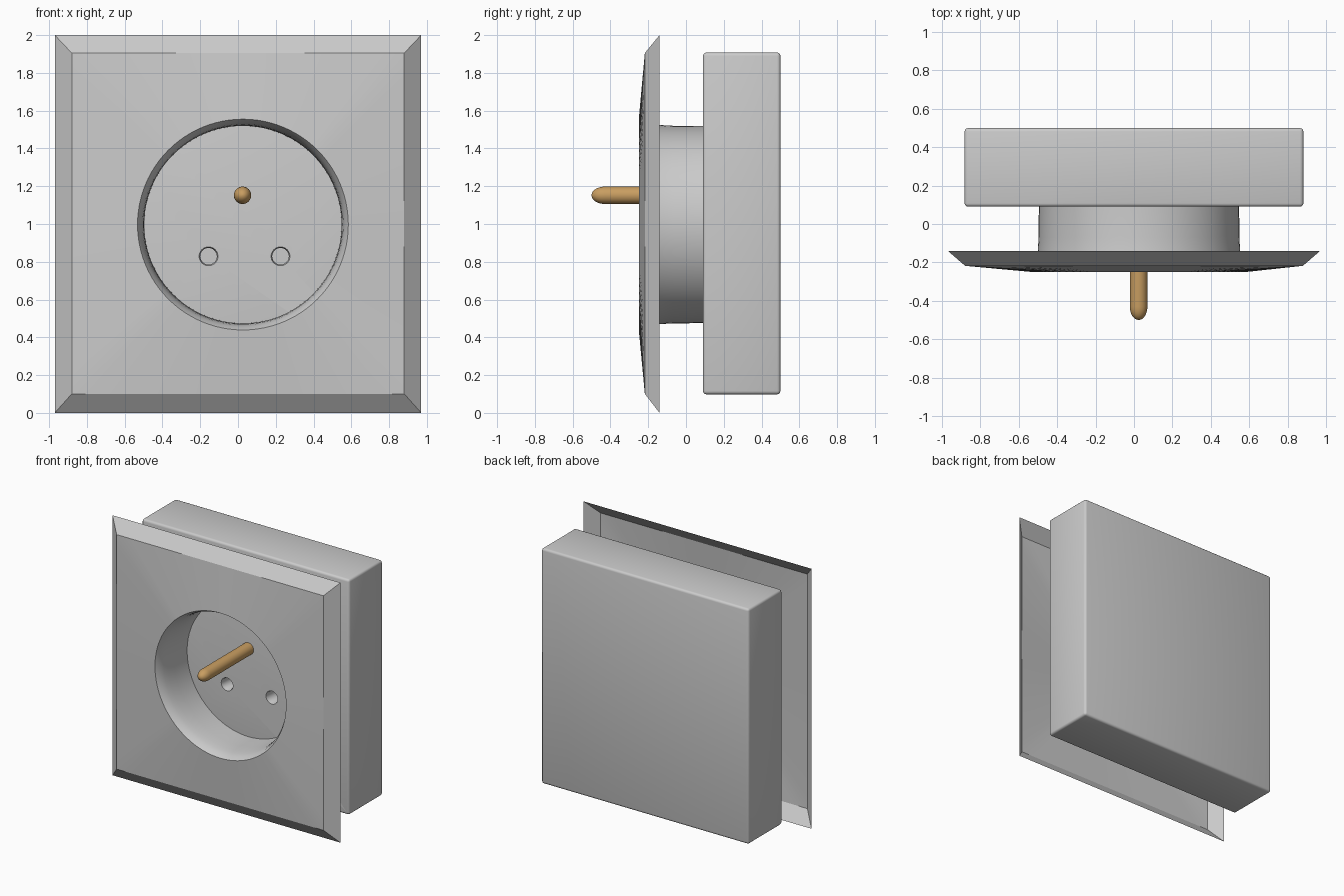
import bpy, bmesh, math

if "Cube" in bpy.data.objects:
    bpy.data.objects.remove(bpy.data.objects["Cube"])

CX, CZ = 0.026, 0.997        # centre of the round recess
FACE_Y, BACK_Y = 0.09, 0.5   # wall box front and back


def finish(bm, name, angle=30, recalc=True):
    if recalc:
        bmesh.ops.recalc_face_normals(bm, faces=bm.faces)
    me = bpy.data.meshes.new(name)
    bm.to_mesh(me)
    bm.free()
    ob = bpy.data.objects.new(name, me)
    bpy.context.collection.objects.link(ob)
    bpy.ops.object.select_all(action='DESELECT')
    ob.select_set(True)
    bpy.context.view_layer.objects.active = ob
    bpy.ops.object.shade_smooth_by_angle(angle=math.radians(angle))
    return ob


def circle(y, r, x, z, n):
    return [(x + r * math.cos(2 * math.pi * i / n), y,
             z + r * math.sin(2 * math.pi * i / n)) for i in range(n)]


def rectangle(y, hx, hz, z, n):
    # n points spread around a rectangle, corners included
    pts = []
    for i in range(n):
        c, s = math.cos(2 * math.pi * i / n), math.sin(2 * math.pi * i / n)
        k = 1 / max(abs(c), abs(s))
        pts.append((c * k * hx, y, z + s * k * hz))
    return pts


def loft(bm, rings, caps=False):
    loops = [[bm.verts.new(p) for p in ring] for ring in rings]
    n = len(loops[0])
    for a, b in zip(loops, loops[1:]):
        for i in range(n):
            j = (i + 1) % n
            bm.faces.new((a[i], a[j], b[j], b[i]))
    if caps:
        bm.faces.new(loops[0])
        bm.faces.new(loops[-1])


# Cover plate: bevelled border, raised face and recess wall as one thin shell
N = 96
rings = [rectangle(-0.14, 0.97, 1.0, 1.0, N),
         rectangle(-0.218, 0.88, 0.902, 1.003, N)]
well = [(-0.25, 0.558), (-0.22, 0.541), (-0.18, 0.532), (-0.14, 0.527),
        (-0.07, 0.523), (FACE_Y, 0.522)]
rings += [circle(y, r, CX, CZ, N) for y, r in well]
bm = bmesh.new()
loft(bm, rings)
finish(bm, "cover_plate", recalc=False)

# Wall box with softened edges; its front is the floor of the recess
bm = bmesh.new()
bmesh.ops.create_cube(bm, size=1)
for v in bm.verts:
    v.co.x *= 1.765
    v.co.y = FACE_Y if v.co.y < 0 else BACK_Y
    v.co.z = v.co.z * 1.81 + 1.003
bmesh.ops.bevel(bm, geom=bm.edges[:], offset=0.018, segments=3,
                profile=0.5, affect='EDGES')
box = finish(bm, "wall_box")

# Two contact holes cut into the recess floor
for side, x in (("left", -0.156), ("right", 0.225)):
    bm = bmesh.new()
    hole = [(0.05, 0.05), (FACE_Y + 0.002, 0.05),
            (FACE_Y + 0.015, 0.044), (FACE_Y + 0.11, 0.044)]
    loft(bm, [circle(y, r, x, 0.829, 32) for y, r in hole], caps=True)
    cutter = finish(bm, side + "_hole_cutter")
    cutter.hide_render = True
    bpy.context.view_layer.objects.active = box
    mod = box.modifiers.new("hole", 'BOOLEAN')
    mod.operation, mod.solver, mod.object = 'DIFFERENCE', 'EXACT', cutter
    # keep the hole ahead of the smoothing step
    bpy.ops.object.modifier_move_to_index(modifier=mod.name, index=0)
    bpy.ops.object.modifier_apply(modifier=mod.name)
    bpy.data.objects.remove(cutter)
bpy.ops.object.select_all(action='DESELECT')
box.select_set(True)
bpy.ops.object.shade_smooth_by_angle(angle=math.radians(30))

# Earth pin with a rounded tip
bm = bmesh.new()
R, tip = 0.046, 0.07
prof = [(FACE_Y, R)]
for k in range(9):
    a = math.radians(k * 10.8)
    prof.append((-0.5 + tip - tip * math.sin(a), R * math.cos(a)))
loft(bm, [circle(y, r, 0.024, 1.152, 32) for y, r in prof], caps=True)
pin = finish(bm, "earth_pin")
brass = bpy.data.materials.new("brass")
brass.diffuse_color = (0.58, 0.34, 0.12, 1)
brass.use_nodes = True
brass.node_tree.nodes["Principled BSDF"].inputs["Base Color"].default_value = brass.diffuse_color
pin.data.materials.append(brass)
